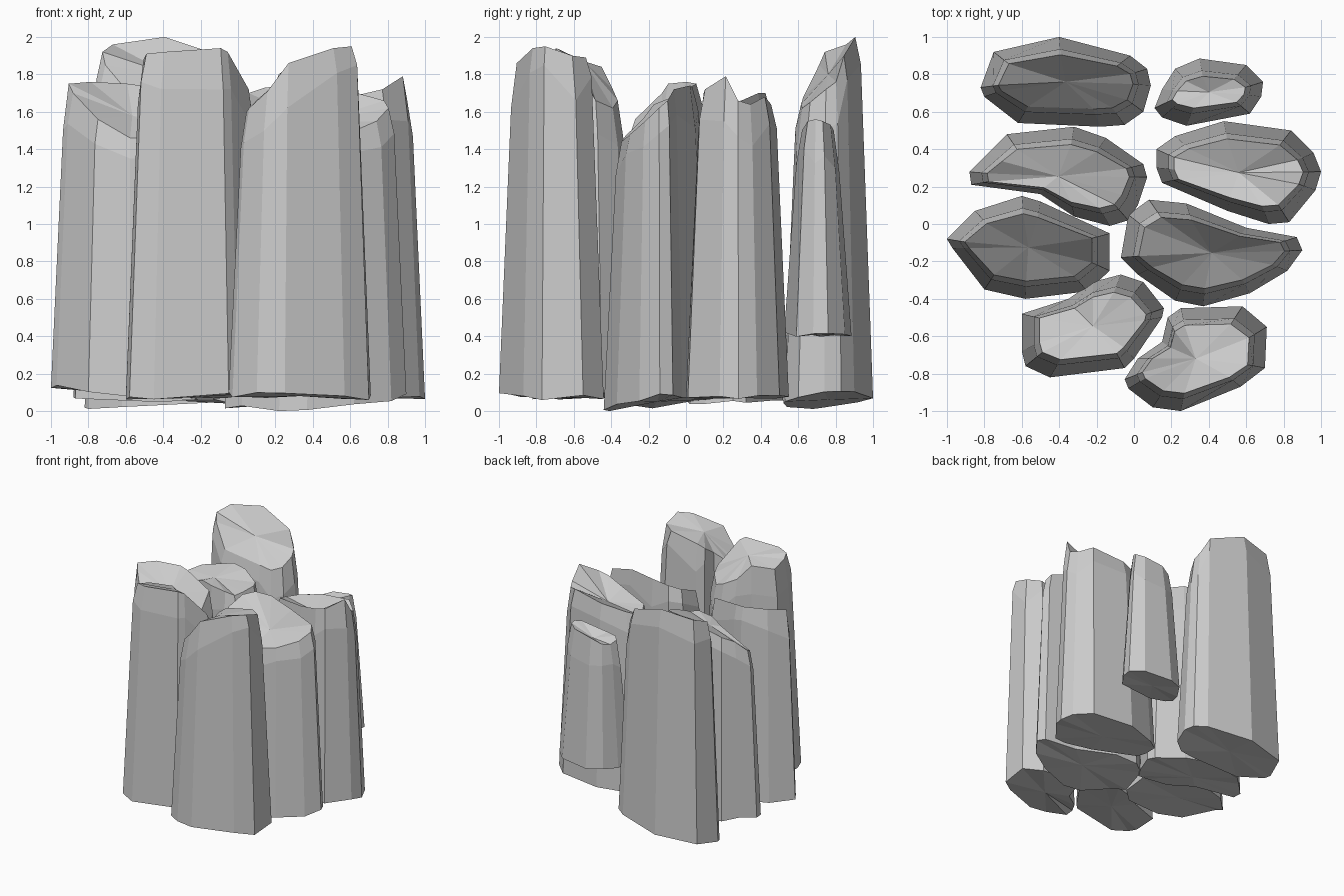
import bpy, bmesh, random

random.seed(4)


def column(name, pts, centre_top, bottom, inset=0.095):
    """Tapered rock column. pts = (x, y, top height) around the base outline;
    bottom = (height, slope along x, slope along y) of the broken underside."""
    n = len(pts)
    xs, ys = [p[0] for p in pts], [p[1] for p in pts]
    cx, cy = (min(xs) + max(xs)) / 2, (min(ys) + max(ys)) / 2
    hx, hy = (max(xs) - min(xs)) / 2, (max(ys) - min(ys)) / 2
    bm = bmesh.new()

    def ring(d, height):
        return [bm.verts.new((cx + (x - cx) * (1 - d / hx),
                              cy + (y - cy) * (1 - d / hy), height(x, y, t)))
                for x, y, t in pts]

    def base_z(x, y, t):
        z = bottom[0] + bottom[1] * (x - cx) + bottom[2] * (y - cy)
        return max(0.0, z + random.uniform(-0.015, 0.015))

    # broken base edge, chipped shoulder and broken top edge
    rings = [ring(0, base_z),
             ring(inset * 0.68, lambda x, y, t: t - random.uniform(0.1, 0.25)),
             ring(inset, lambda x, y, t: t)]
    for a, b in zip(rings, rings[1:]):
        for i in range(n):
            j = (i + 1) % n
            bm.faces.new((a[i], a[j], b[j], b[i]))
    # faceted fracture faces on top and underneath
    for loop, z in ((rings[2], centre_top), (rings[0], bottom[0])):
        c = bm.verts.new((cx, cy, z))
        for i in range(n):
            bm.faces.new((loop[i], loop[(i + 1) % n], c))
    bmesh.ops.recalc_face_normals(bm, faces=bm.faces)
    mesh = bpy.data.meshes.new(name)
    bm.to_mesh(mesh)
    bm.free()
    obj = bpy.data.objects.new(name, mesh)
    bpy.context.collection.objects.link(obj)


# back row
column("back_left_column", [
    (-.82, .73, 1.92), (-.80, .68, 1.85), (-.62, .54, 1.68), (-.18, .52, 1.64),
    (-.05, .53, 1.62), (.05, .60, 1.65), (.09, .74, 1.72), (.07, .83, 1.76),
    (-.02, .90, 1.90), (-.40, 1.0, 2.0), (-.75, .92, 1.96)], 1.80, (.06, .07, .08))
column("back_right_column", [
    (.11, .62, 1.48), (.15, .57, 1.50), (.28, .525, 1.50), (.62, .59, 1.55),
    (.68, .68, 1.56), (.69, .76, 1.55), (.60, .85, 1.53), (.35, .885, 1.50),
    (.22, .83, 1.46), (.15, .72, 1.45)], 1.46, (.41, 0, 0))

# second row
column("mid_left_column", [
    (-.88, .28, 1.50), (-.87, .21, 1.48), (-.50, .16, 1.60), (-.32, .04, 1.62),
    (-.13, -.01, 1.62), (-.03, .02, 1.60), (.02, .10, 1.62), (.07, .25, 1.65),
    (.05, .32, 1.66), (-.15, .46, 1.70), (-.32, .52, 1.70), (-.68, .48, 1.62),
    (-.78, .38, 1.58)], 1.62, (.06, -.02, 0))
column("mid_right_column", [
    (.12, .30, 1.60), (.15, .22, 1.62), (.50, .07, 1.66), (.72, .00, 1.70),
    (.83, .01, 1.72), (.97, .18, 1.79), (1.0, .28, 1.66), (.96, .38, 1.64),
    (.84, .50, 1.68), (.48, .55, 1.64), (.22, .47, 1.60), (.12, .40, 1.58)],
    1.57, (.07, .02, -.02))

# third row
column("lower_left_column", [
    (-1.0, -.08, 1.75), (-.97, -.13, 1.70), (-.80, -.35, 1.56), (-.58, -.40, 1.46),
    (-.25, -.36, 1.46), (-.13, -.25, 1.52), (-.13, -.05, 1.68), (-.50, .12, 1.74),
    (-.60, .15, 1.75), (-.85, .07, 1.76)], 1.58, (.10, -.06, .03))
column("lower_right_column", [
    (-.07, -.18, 1.64), (.02, -.27, 1.56), (.22, -.41, 1.47), (.37, -.44, 1.44),
    (.62, -.37, 1.48), (.82, -.25, 1.55), (.90, -.14, 1.62), (.87, -.07, 1.66),
    (.60, -.02, 1.72), (.28, .11, 1.74), (.08, .13, 1.73), (-.03, .05, 1.70)],
    1.54, (.05, .05, .15))

# front row
column("front_left_column", [
    (-.60, -.48, 1.84), (-.60, -.68, 1.88), (-.58, -.76, 1.91), (-.45, -.82, 1.92),
    (-.05, -.77, 1.94), (.00, -.72, 1.92), (.15, -.50, 1.72), (.16, -.45, 1.66),
    (.05, -.31, 1.62), (-.07, -.27, 1.66), (-.22, -.31, 1.72), (-.35, -.40, 1.84)],
    1.87, (.075, .04, 0))
column("front_right_column", [
    (-.05, -.83, 1.60), (-.03, -.88, 1.62), (.10, -.98, 1.71), (.25, -1.0, 1.86),
    (.57, -.87, 1.94), (.70, -.77, 1.95), (.71, -.55, 1.90), (.58, -.44, 1.89),
    (.25, -.45, 1.84), (.18, -.50, 1.80), (.15, -.63, 1.74), (.02, -.72, 1.66)],
    1.86, (.08, -.02, 0))
